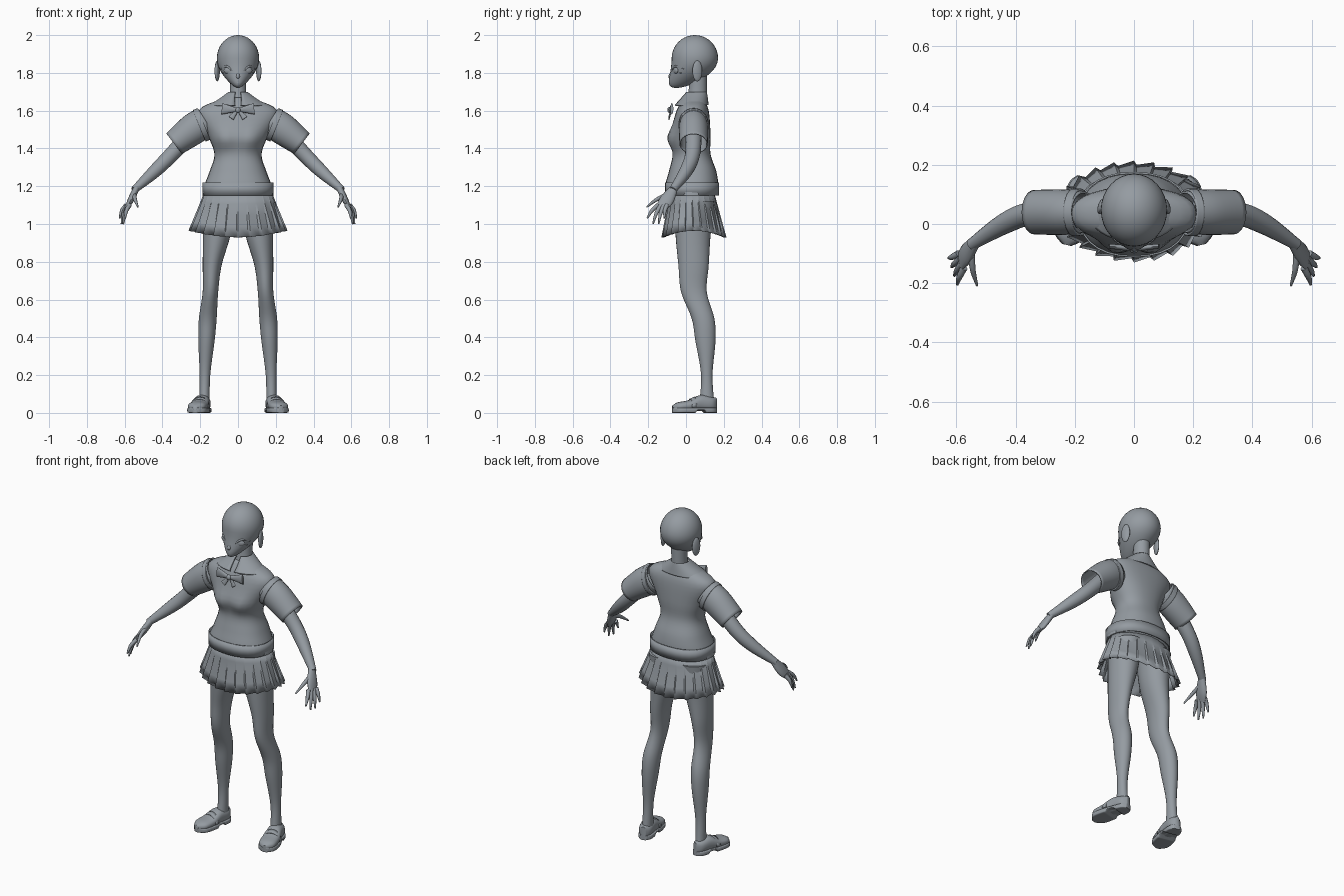
import bpy, bmesh
from math import sin, cos, pi, exp, copysign, radians
from mathutils import Vector, Matrix

if "Cube" in bpy.data.objects:
    bpy.data.objects.remove(bpy.data.objects["Cube"])

grey = bpy.data.materials.new("plain_grey")
grey.use_nodes = True
grey.diffuse_color = (.3, .33, .36, 1)
grey.node_tree.nodes["Principled BSDF"].inputs["Base Color"].default_value = grey.diffuse_color


def finish(name, mesh_data, mirror=False, thickness=0, angle=50):
    """Turn a bmesh into a shaded object with its modifiers."""
    bmesh.ops.recalc_face_normals(mesh_data, faces=mesh_data.faces)
    mesh = bpy.data.meshes.new(name)
    mesh_data.to_mesh(mesh)
    mesh_data.free()
    mesh.materials.append(grey)
    part = bpy.data.objects.new(name, mesh)
    bpy.context.collection.objects.link(part)
    bpy.ops.object.select_all(action='DESELECT')
    part.select_set(True)
    bpy.context.view_layer.objects.active = part
    bpy.ops.object.shade_smooth_by_angle(angle=radians(angle))
    if thickness:
        part.modifiers.new("Thickness", 'SOLIDIFY').thickness = thickness
    if mirror:
        part.modifiers.new("Mirror", 'MIRROR').use_mirror_merge = False


def skin(rings, caps=True, closed=True):
    """Bridge a list of point rings into a surface."""
    surface = bmesh.new()
    loops = [[surface.verts.new(point) for point in ring] for ring in rings]
    count = len(loops[0])
    for lower, upper in zip(loops, loops[1:]):
        for i in range(count if closed else count - 1):
            j = (i + 1) % count
            surface.faces.new((lower[i], lower[j], upper[j], upper[i]))
    if caps:
        surface.faces.new(loops[0])
        surface.faces.new(loops[-1])
    return surface


def flow(keys, steps=5):
    """Pass a smooth curve through a few key tuples."""
    keys = [Vector(key) for key in keys]
    keys = [keys[0], *keys, keys[-1]]
    result = []
    for a, b, c, d in zip(keys, keys[1:], keys[2:], keys[3:]):
        for step in range(steps):
            t = step / steps
            result.append(b + ((c - a) * t + (a * 2 - b * 5 + c * 4 - d) * t * t
                               + (b * 3 - a - c * 3 + d) * t ** 3) / 2)
    return result + [keys[-1]]


def oval(centre, half_width, low, high, power=2, count=28):
    """Superellipse outline as pairs of coordinates."""
    def bend(value):
        return copysign(abs(value) ** (2 / power), value)
    turns = [2 * pi * i / count for i in range(count)]
    return [(centre + half_width * bend(cos(a)),
             (low + high) / 2 + (high - low) / 2 * bend(sin(a))) for a in turns]


def column(keys, power=2):
    """Stack level ovals given as height, centre, half width, front, back."""
    return skin([[(x, y, z) for x, y in oval(*shape, power)] for z, *shape in flow(keys)])


def tube(name, keys, count=16, caps=True, **options):
    """Sweep an ellipse along keys given as x, y, z, radius, depth radius."""
    path = flow(keys)
    rings = []
    for i, (x, y, z, radius, depth) in enumerate(path):
        ahead, behind = path[min(i + 1, len(path) - 1)], path[max(i - 1, 0)]
        along = (ahead - behind).to_3d().normalized()
        across = along.cross(Vector((0, 1, 0))).normalized()
        side = across.cross(along)
        rings.append([Vector((x, y, z)) + across * u + side * v
                      for u, v in oval(0, radius, -depth, depth, count=count)])
    finish(name, skin(rings, caps), **options)


def ball(location, size, turn=0):
    sphere = bmesh.new()
    place = Matrix.LocRotScale(location, Matrix.Rotation(turn, 3, 'Z'), size)
    bmesh.ops.create_uvsphere(sphere, u_segments=32, v_segments=20, radius=1, matrix=place)
    return sphere


# Head: a round cranium whose lower half narrows and slides forward to the chin
head = ball((0, 0, 0), (1, 1, 1))
for vert in head.verts:
    x, y, z = vert.co
    drop = max(0, -z) ** 2
    vert.co = (x * .112 * (1 - .45 * drop), y * .123 + .047 - .1 * drop,
               z * (.157 if z < 0 else .123) + 1.877)
finish("head", head, angle=80)

# Face
tube("nose", [(0, -.07, 1.81, .004, .004), (0, -.084, 1.78, .01, .01), (0, -.07, 1.77, .004, .004)])
tube("mouth", [(-.02, -.08, 1.748, .002, .002), (0, -.088, 1.75, .003, .003), (.02, -.08, 1.748, .002, .002)])
tube("upper_lashes", [(.03, -.074, 1.81, .003, .003), (.06, -.055, 1.835, .006, .006),
                      (.09, -.01, 1.82, .003, .003)], mirror=True)
tube("lower_lashes", [(.04, -.07, 1.795, .002, .002), (.08, -.025, 1.8, .002, .002)], mirror=True)
finish("eyes", ball((.056, -.054, 1.813), (.022, .009, .017), .5), mirror=True)
finish("ears", ball((.11, .06, 1.81), (.012, .027, .055), .3), mirror=True)

# Neck
finish("neck", column([(1.6, 0, .07, -.02, .11), (1.68, 0, .045, .01, .11), (1.8, 0, .045, .02, .11)]))

# Knitted vest, with a soft bulge on each side of the chest
vest = column([(1.15, 0, .19, -.09, .15), (1.2, 0, .18, -.11, .17), (1.28, 0, .15, -.09, .16),
               (1.37, 0, .125, -.07, .13), (1.47, 0, .16, -.08, .13), (1.6, 0, .21, -.05, .12),
               (1.67, 0, .06, -.01, .09)], power=2.3)
for vert in vest.verts:
    x, y, z = vert.co
    if y < 0:
        vert.co.y -= .026 * exp(-((abs(x) - .065) / .05) ** 2 - ((z - 1.45) / .055) ** 2)
finish("vest", vest, angle=80)
hem = [[(x, y, z) for x, y in oval(0, .187, -.112, .176, 2.3)] for z in (1.15, 1.22)]
finish("hem_band", skin(hem, caps=False), thickness=.006)

# Armhole trim, short sleeves and arms
tube("armhole_trim", [(.18, .04, 1.53, .09, .08), (.205, .04, 1.52, .09, .08)],
     count=28, caps=False, mirror=True, thickness=.008)
tube("sleeves", [(.17, .04, 1.545, .08, .07), (.24, .04, 1.5, .083, .077), (.338, .04, 1.425, .068, .075)],
     count=28, caps=False, mirror=True, thickness=.006)
tube("arms", [(.22, .04, 1.51, .045, .045), (.35, .035, 1.37, .04, .04), (.44, 0, 1.28, .035, .035),
              (.55, -.07, 1.18, .019, .02)], mirror=True)

# Hands: the four fingers fan out between the index and the little finger
tube("palms", [(.535, -.06, 1.195, .017, .02), (.566, -.1, 1.13, .017, .037),
               (.587, -.13, 1.09, .009, .029)], mirror=True)


def finger(name, base, tip):
    middle = base.lerp(tip, .5) + Vector((.005, -.004, .006))
    tube(name, [(*base, .012, .012), (*middle, .01, .01), (*tip, .004, .004)], count=10, mirror=True)


for i, name in enumerate(("index", "middle", "ring", "little")):
    spread = i / 3
    tip = Vector((.597, -.205, 1.03)).lerp(Vector((.627, -.115, 1.03)), spread)
    tip.z -= .035 * sin(pi * spread)
    finger(name + "_fingers", Vector((.574, -.148, 1.1)).lerp(Vector((.592, -.1, 1.1)), spread), tip)
finger("thumbs", Vector((.55, -.09, 1.16)), Vector((.53, -.208, 1.09)))

# Shirt collar, open at the front
collar = []
for z, width, depth, centre, gap in flow([(1.7, .05, .055, .055, .3), (1.67, .09, .07, .045, .2),
                                          (1.63, .15, .09, .03, .1)]):
    turns = [gap + (2 * pi - 2 * gap) * i / 32 for i in range(33)]
    collar.append([(width * sin(a), centre - depth * cos(a), z) for a in turns])
finish("collar", skin(collar, caps=False, closed=False), thickness=.008)

# Bow tie
tube("bow_wings", [(.01, -.082, 1.605, .011, .01), (.085, -.075, 1.61, .03, .008)], mirror=True)
tube("bow_tails", [(.006, -.08, 1.6, .008, .005), (.036, -.09, 1.56, .015, .004)], mirror=True)
finish("bow_knot", ball((0, -.086, 1.604), (.014, .013, .016)))

# Pleated skirt: wide panels with short steps between them
pleats = 24
rows = []
for level in range(5):
    t = level / 4
    row = []
    for i in range(pleats):
        for offset, push in ((0, 1 + .05 * t), (.86, 1 - .035 * t)):
            a = 2 * pi * (i + offset) / pleats
            row.append(((.18 + .07 * t) * push * cos(a),
                        .032 + .01 * t + (.118 + .046 * t) * push * sin(a),
                        1.165 - t * (.2 + .035 * sin(a) ** 2)))
    rows.append(row)
finish("pleated_skirt", skin(rows, caps=False), thickness=.004, angle=20)

# Legs
finish("legs", column([(1.12, .1, .09, -.06, .15), (.94, .113, .073, -.055, .13), (.78, .137, .05, -.04, .12),
                       (.64, .146, .041, -.026, .11), (.5, .16, .047, .03, .15), (.38, .167, .043, .05, .156),
                       (.2, .175, .028, .08, .14), (.05, .178, .028, .07, .15)]), mirror=True, angle=80)

# Shoes, built from toe to heel and then turned outwards
place = Matrix.Translation((.2, .046, 0)) @ Matrix.Rotation(.23, 4, 'Z')


def shoe_part(name, sections, power):
    rings = [[place @ Vector((x, y, z)) for x, z in oval(0, width, low, high, power)]
             for y, width, low, high in sections]
    finish(name, skin(rings), mirror=True)


upper = flow([(-.12, .012, .01, .04), (-.09, .045, .01, .056), (-.03, .05, .01, .068), (.03, .043, .01, .094),
              (.09, .036, .01, .085), (.118, .014, .01, .08)])
shoe_part("shoe_uppers", upper, 2.4)
shoe_part("shoe_soles", [(y, width + .004, .014 if 0 < y < .045 else 0, .028)
                         for y, width, low, high in upper], 6)
strap = [[place @ Vector((.052 * cos(a), y, .03 + rise * sin(a))) for a in (pi * i / 12 for i in range(13))]
         for y, rise in ((-.025, .046), (0, .056))]
finish("shoe_straps", skin(strap, caps=False, closed=False), mirror=True, thickness=.006)
